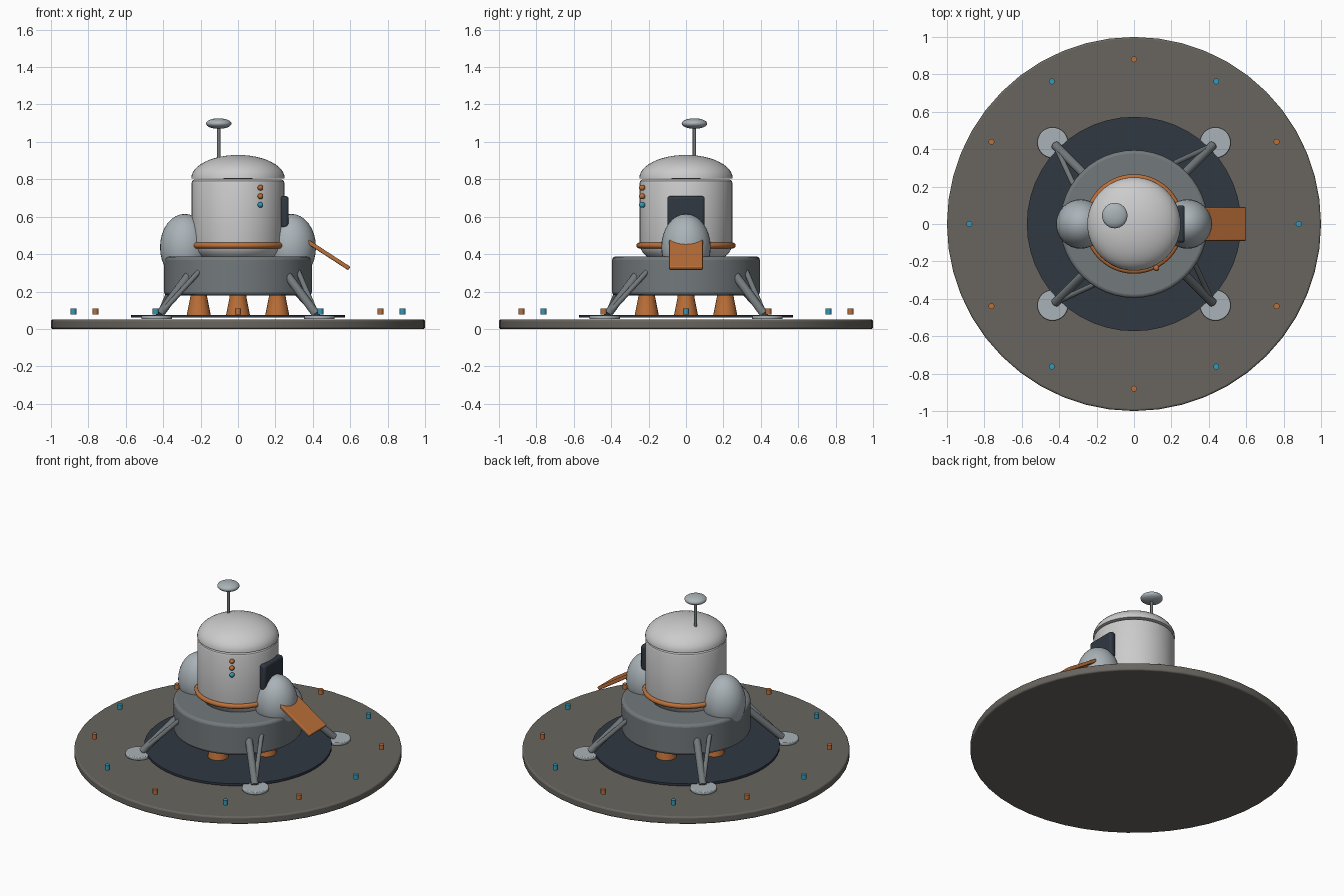
import bpy, bmesh
from math import sin, cos, pi, radians, atan2, hypot
from mathutils import Vector

if "Cube" in bpy.data.objects:
    bpy.data.objects.remove(bpy.data.objects["Cube"])

def mat(name, r, g, b):
    m = bpy.data.materials.new(name)
    m.diffuse_color = (r, g, b, 1)
    m.use_nodes = True
    m.node_tree.nodes["Principled BSDF"].inputs["Base Color"].default_value = m.diffuse_color
    return m

SOIL = mat("soil", .14, .13, .115)
DARK = mat("dark", .03, .04, .055)
ORANGE = mat("orange", .5, .16, .04)
BLUE = mat("blue", .03, .32, .48)
WHITE = mat("white", .62, .62, .62)
HULL = mat("hull_grey", .17, .19, .2)
PALE = mat("pale_grey", .4, .45, .48)

def finish(name, m, bevel=0, angle=35):
    o = bpy.context.object
    o.name = name
    o.data.materials.append(m)
    bpy.ops.object.transform_apply(location=False, rotation=False, scale=True)
    bpy.ops.object.shade_smooth_by_angle(angle=radians(angle))
    if bevel:
        b = o.modifiers.new("bevel", "BEVEL")
        b.width, b.segments = bevel, 3
    return o

def disc(name, m, r, z0, z1, x=0, y=0, sides=48, bevel=0):
    bpy.ops.mesh.primitive_cylinder_add(vertices=sides, radius=r, depth=z1 - z0,
                                        location=(x, y, (z0 + z1) / 2))
    return finish(name, m, bevel)

def ball(name, m, loc, size):
    bpy.ops.mesh.primitive_uv_sphere_add(segments=32, ring_count=16, radius=1, location=loc)
    bpy.context.object.scale = size
    return finish(name, m)

def rod(name, m, a, b, r):
    a, b = Vector(a), Vector(b)
    bpy.ops.mesh.primitive_cylinder_add(vertices=16, radius=r, depth=(b - a).length,
        location=(a + b) / 2, rotation=(b - a).to_track_quat('Z', 'Y').to_euler())
    return finish(name, m)

def box(name, m, loc, size, tilt=0, bevel=.01):
    bpy.ops.mesh.primitive_cube_add(size=1, location=loc, rotation=(0, tilt, 0))
    bpy.context.object.scale = size
    return finish(name, m, bevel)

def lathe(name, m, profile, x=0, y=0, sides=48):
    bm = bmesh.new()
    vs = [bm.verts.new((r, 0, z)) for r, z in profile]
    es = [bm.edges.new(p) for p in zip(vs, vs[1:])]
    bmesh.ops.spin(bm, geom=vs + es, cent=(0, 0, 0), axis=(0, 0, 1), angle=2 * pi, steps=sides)
    bmesh.ops.remove_doubles(bm, verts=bm.verts, dist=1e-5)
    bmesh.ops.recalc_face_normals(bm, faces=bm.faces)
    me = bpy.data.meshes.new(name)
    bm.to_mesh(me)
    bm.free()
    o = bpy.data.objects.new(name, me)
    o.location = (x, y, 0)
    bpy.context.collection.objects.link(o)
    bpy.ops.object.select_all(action='DESELECT')
    bpy.context.view_layer.objects.active = o
    o.select_set(True)
    return finish(name, m)

# Landing pad and scorched centre
disc("landing_pad", SOIL, 1, 0, .05, bevel=.01)
disc("scorch_disc", DARK, .573, .06, .075)

# Ring of pad lights, alternating colours
for i in range(12):
    a = i * pi / 6
    disc(f"pad_light_{i}", ORANGE if i % 2 else BLUE, .016, .078, .11,
         .88 * cos(a), .88 * sin(a), 12)

# Lower stage
disc("lower_stage", HULL, .395, .18, .387, bevel=.018)

for i in range(4):
    # Engine bells
    a = i * pi / 2
    lathe(f"engine_bell_{i}", ORANGE,
          [(0, .075), (.064, .075), (.056, .115), (.046, .165), (.042, .2), (0, .2)],
          .21 * cos(a), .21 * sin(a), 24)
    # Legs: foot, main strut and side brace
    a += pi / 4
    c, s = cos(a), sin(a)
    disc(f"foot_{i}", PALE, .082, .052, .073, .615 * c, .615 * s, 32, .005)
    foot = (.595 * c, .595 * s, .075)
    rod(f"leg_strut_{i}", HULL, foot, (.37 * c, .37 * s, .29), .023)
    b = a + radians(12)
    rod(f"leg_brace_{i}", HULL, foot, (.385 * cos(b), .385 * sin(b), .305), .014)

# Cabin, domed roof and trim ring
lathe("cabin", WHITE, [(0, .38), (.2, .38), (.218, .395), (.232, .41), (.243, .43), (.248, .455),
                       (.248, .78), (.244, .792), (.232, .8), (0, .8)])
dome = [(0, .802)] + [(.25 * cos(t * pi / 24), .805 + .125 * sin(t * pi / 24)) for t in range(12)]
lathe("roof_dome", WHITE, dome + [(0, .93)])
bpy.ops.mesh.primitive_torus_add(major_radius=.25, minor_radius=.016, major_segments=48,
                                 minor_segments=12, location=(0, 0, .446))
finish("trim_ring", ORANGE)

# Side tanks
for side, x in (("left", -.285), ("right", .285)):
    ball(f"{side}_tank", PALE, (x, 0, .437), (.132, .132, .178))

# Hatch and sloping ramp
box("hatch", DARK, (.249, 0, .625), (.044, .2, .17), bevel=.015)
start, end = Vector((.35, 0, .482)), Vector((.595, 0, .323))
d = end - start
box("ramp", ORANGE, (start + end) / 2, (d.length, .18, .022), atan2(-d.z, d.x), .006)

# Indicator lamps on the front
for i, m in enumerate((ORANGE, ORANGE, BLUE)):
    ball(f"lamp_{i}", m, (.12, -.235, .755 - .046 * i), (.015, .017, .015))

# Antenna
rod("antenna_mast", HULL, (-.103, .045, .88), (-.103, .045, 1.09), .009)
ball("antenna_dish", PALE, (-.103, .045, 1.098), (.068, .068, .028))
